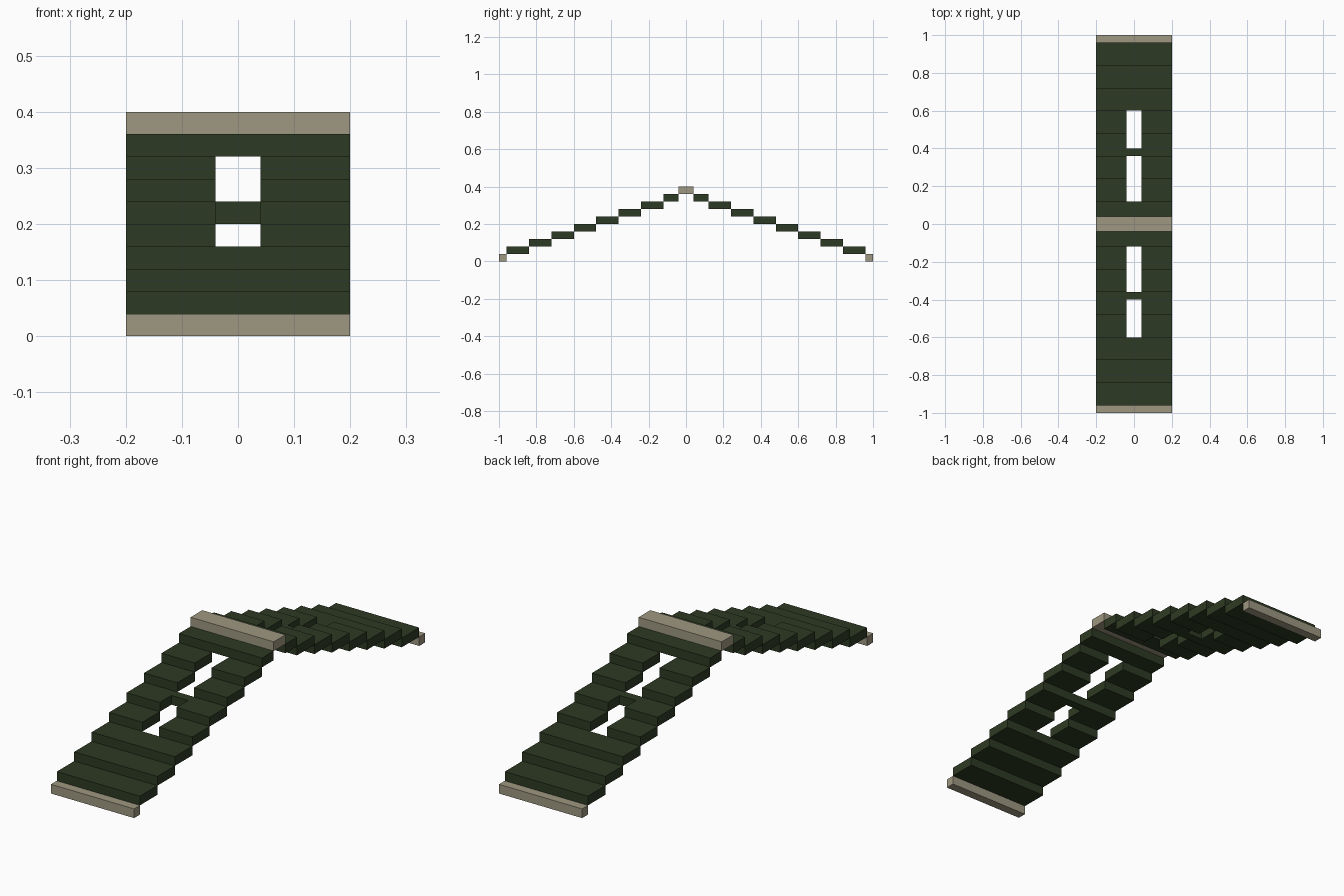
import bpy
import bmesh

if "Cube" in bpy.data.objects:
    bpy.data.objects.remove(bpy.data.objects["Cube"], do_unlink=True)


def make_material(name, rgb):
    mat = bpy.data.materials.new(name)
    mat.use_nodes = True
    mat.diffuse_color = (*rgb, 1)
    mat.node_tree.nodes["Principled BSDF"].inputs["Base Color"].default_value = (*rgb, 1)
    return mat


GREEN = make_material("dark green", (0.027, 0.042, 0.017))
TAN = make_material("stone tan", (0.342, 0.309, 0.220))


def box(name, x, y, z, mat, mirror_x=False, mirror_y=False):
    """Box spanning the (low, high) ranges, optionally mirrored about the centre."""
    bm = bmesh.new()
    bmesh.ops.create_cube(bm, size=1)
    for v in bm.verts:
        v.co = [r[0] if c < 0 else r[1] for c, r in zip(v.co, (x, y, z))]
    mesh = bpy.data.meshes.new(name)
    bm.to_mesh(mesh)
    bm.free()
    mesh.materials.append(mat)
    obj = bpy.data.objects.new(name, mesh)
    bpy.context.collection.objects.link(obj)
    if mirror_x or mirror_y:
        mod = obj.modifiers.new("Mirror", 'MIRROR')
        mod.use_axis = (mirror_x, mirror_y, False)
        mod.use_mirror_merge = False
    return obj


HALF = 0.20     # half the roof width
GAP = 0.04      # half the opening width
RISE = 0.04
RUN = 0.12
FULL = (-HALF, HALF)
SIDE = (GAP, HALF)

# Ridge beam and the two eave beams
box("ridge_beam", FULL, (-0.04, 0.04), (0.36, 0.40), TAN)
box("eave_beam", FULL, (-1.0, -0.96), (0, RISE), TAN, mirror_y=True)

# Stepped slopes: eight courses climbing from each eave to the ridge
for i in range(8):
    y0 = -0.96 + i * RUN
    y = (y0, min(y0 + RUN, -0.04))
    z = ((i + 1) * RISE, (i + 2) * RISE)
    if 3 <= i <= 6:
        # Courses split by the central openings
        box(f"split_step_{i + 1}", SIDE, y, z, GREEN, mirror_x=True, mirror_y=True)
    else:
        box(f"step_{i + 1}", FULL, y, z, GREEN, mirror_y=True)

# Crossbar separating the two openings
box("opening_crossbar", (-GAP, GAP), (-0.40, -0.36), (0.20, 0.24), GREEN, mirror_y=True)
